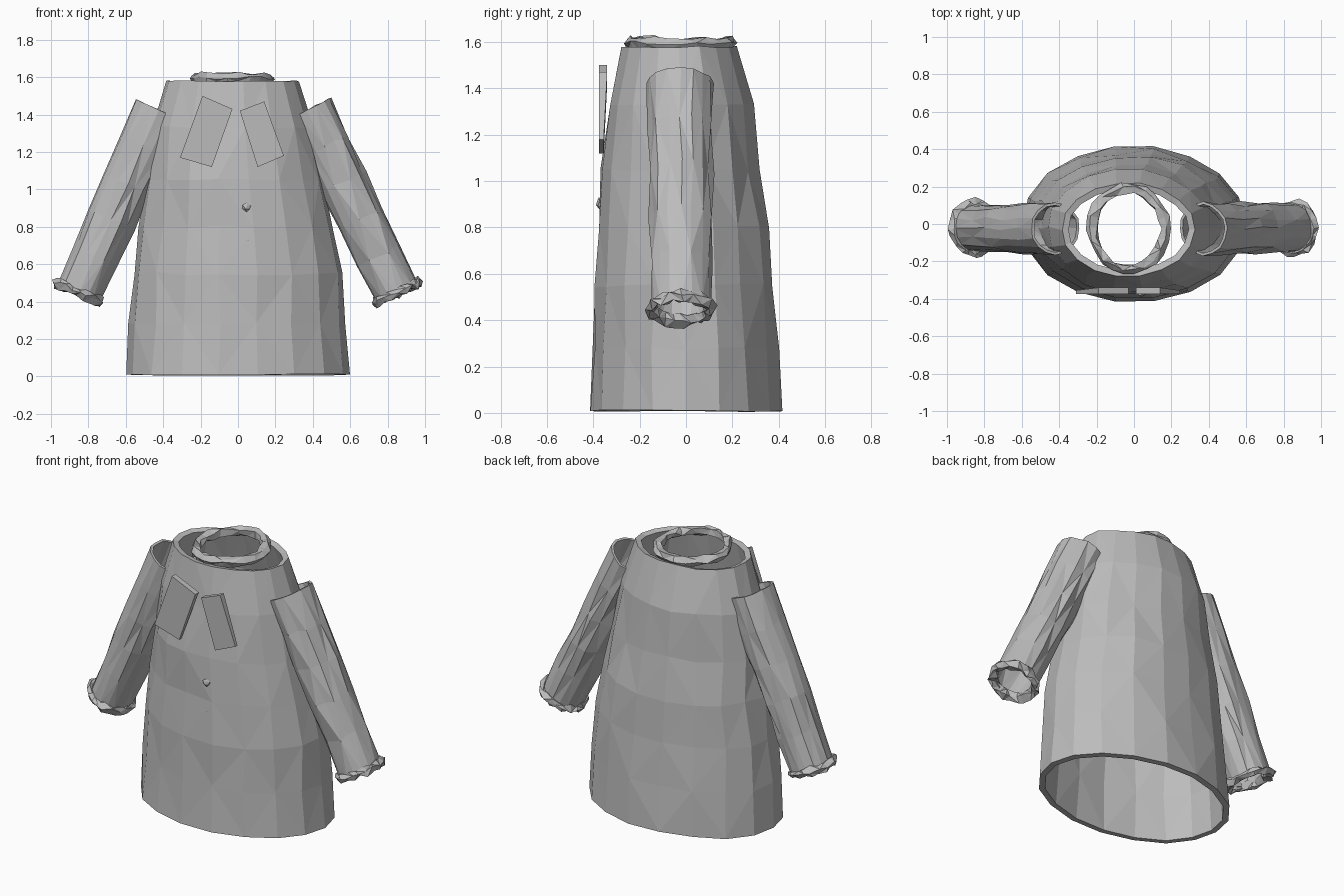
import bpy
import bmesh
import random
from math import cos, sin, tau
from mathutils import Vector

random.seed(7)
cube = bpy.data.objects.get("Cube")
if cube:
    bpy.data.objects.remove(cube, do_unlink=True)

cloth = bpy.data.materials.new("grey_cloth")
cloth.use_nodes = True
GREY = (0.5, 0.5, 0.5, 1)
cloth.diffuse_color = GREY
cloth.node_tree.nodes["Principled BSDF"].inputs["Base Color"].default_value = GREY


def wobble(amount):
    return Vector(random.uniform(-amount, amount) for _ in range(3))


def finish(name, bm):
    bmesh.ops.recalc_face_normals(bm, faces=bm.faces)
    mesh = bpy.data.meshes.new(name)
    bm.to_mesh(mesh)
    bm.free()
    mesh.materials.append(cloth)
    obj = bpy.data.objects.new(name, mesh)
    bpy.context.collection.objects.link(obj)
    return obj


def skin(bm, rings, closed=False):
    """Join rings of vertices with alternating triangles."""
    count = len(rings[0])
    pairs = list(zip(rings, rings[1:]))
    if closed:
        pairs.append((rings[-1], rings[0]))
    for row, (low, high) in enumerate(pairs):
        for i in range(count):
            j = (i + 1) % count
            a, b, c, d = low[i], low[j], high[j], high[i]
            if (i + row) % 2:
                bm.faces.new((a, b, c))
                bm.faces.new((a, c, d))
            else:
                bm.faces.new((a, b, d))
                bm.faces.new((b, c, d))


def tube(name, sections, side, jitter, sides, wall):
    """Open cloth tube; each section is (centre, side radius, depth radius)."""
    bm = bmesh.new()
    rings = []
    for n, (centre, rx, ry) in enumerate(sections):
        end = n in (0, len(sections) - 1)
        ring = []
        for i in range(sides):
            a = tau * i / sides
            p = centre + side * (rx * cos(a)) + Vector((0, ry * sin(a), 0))
            ring.append(bm.verts.new(p + wobble(jitter * (0.4 if end else 1))))
        rings.append(ring)
    skin(bm, rings)
    obj = finish(name, bm)
    mod = obj.modifiers.new("cloth_thickness", "SOLIDIFY")
    mod.thickness = wall
    mod.offset = -1
    return obj


def trim(name, centre, side, axis, rx, ry, thick, jitter, around=20):
    """Crumpled ring of trim."""
    bm = bmesh.new()
    depth = Vector((0, 1, 0)) if abs(axis.y) < 0.9 else Vector((0, 0, 1))
    rings = []
    for i in range(around):
        a = tau * i / around
        out = side * cos(a) + depth * sin(a)
        mid = centre + side * (rx * cos(a)) + depth * (ry * sin(a))
        ring = []
        for k in range(5):
            b = tau * k / 5
            ring.append(bm.verts.new(mid + (out * cos(b) + axis * sin(b)) * thick
                                     + wobble(jitter)))
        rings.append(ring)
    skin(bm, rings, closed=True)
    return finish(name, bm)


X, Y, Z = Vector((1, 0, 0)), Vector((0, 1, 0)), Vector((0, 0, 1))

# Coat body: height, side radius, centre x, front y, back y
profile = [
    (0.01, 0.60, 0.0, -0.42, 0.42),
    (0.28, 0.58, 0.0, -0.405, 0.40),
    (0.55, 0.56, 0.0, -0.395, 0.38),
    (0.80, 0.52, -0.01, -0.38, 0.36),
    (1.05, 0.48, -0.02, -0.365, 0.32),
    (1.33, 0.43, -0.03, -0.33, 0.29),
    (1.58, 0.355, -0.03, -0.28, 0.22),
]
body = [(Vector((cx, (front + back) / 2, z)), rx, (back - front) / 2)
        for z, rx, cx, front, back in profile]
tube("coat_body", body, X, 0.009, 18, 0.035)

# Neck trim
trim("neck_trim", Vector((-0.03, -0.025, 1.595)), X, Z, 0.195, 0.215, 0.028, 0.010, 22)

# Sleeves and crumpled cuffs
for name, top_x, wrist_x in (("left", 0.37, 0.85), ("right", -0.42, -0.85)):
    top, wrist = Vector((top_x, -0.025, 1.425)), Vector((wrist_x, -0.02, 0.45))
    axis = (wrist - top).normalized()
    side = Y.cross(axis).normalized()
    sleeve = []
    for n in range(6):
        t = n / 5
        sleeve.append((top.lerp(wrist, t), 0.142 - 0.02 * t, 0.142 - 0.015 * t))
    tube(name + "_sleeve", sleeve, side, 0.010, 16, 0.015)
    trim(name + "_cuff", wrist, side, axis, 0.122, 0.128, 0.025, 0.012)

# Lapel flaps, as thin slanted plates
flaps = {
    "right_lapel": ((-0.19, 1.50), (-0.03, 1.43), (-0.14, 1.12), (-0.31, 1.17)),
    "left_lapel": ((0.01, 1.42), (0.14, 1.47), (0.245, 1.18), (0.105, 1.12)),
}
for name, corners in flaps.items():
    bm = bmesh.new()
    front = [bm.verts.new((x, -0.375, z)) for x, z in corners]
    back = [bm.verts.new((x, -0.34 if z > 1.3 else -0.355, z)) for x, z in corners]
    bm.faces.new(front)
    bm.faces.new(back)
    for i in range(4):
        j = (i + 1) % 4
        bm.faces.new((front[i], front[j], back[j], back[i]))
    finish(name, bm)

# Buttons
for name, x, z, radius in (("upper_button", 0.045, 0.905, 0.024),
                           ("lower_button", 0.055, 0.73, 0.010)):
    bm = bmesh.new()
    bmesh.ops.create_icosphere(bm, subdivisions=1, radius=radius)
    for v in bm.verts:
        v.co.y *= 0.5
        v.co += Vector((x, -0.375, z)) + wobble(radius * 0.15)
    finish(name, bm)
